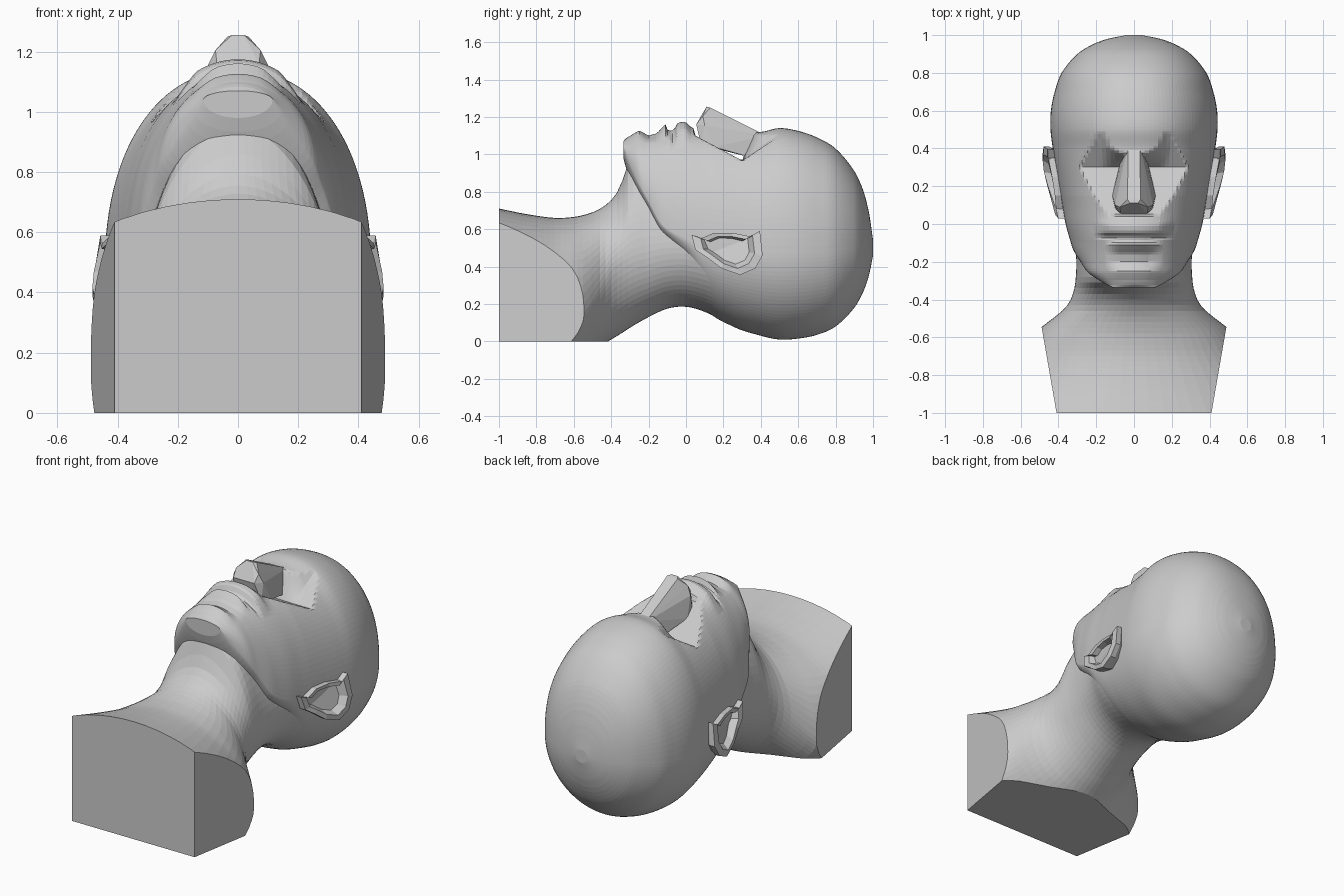
import bpy, bmesh, math

if "Cube" in bpy.data.objects:
    bpy.data.objects.remove(bpy.data.objects["Cube"])

mat = bpy.data.materials.new("plaster grey")
mat.diffuse_color = (0.6, 0.6, 0.6, 1)
mat.use_nodes = True
mat.node_tree.nodes["Principled BSDF"].inputs["Base Color"].default_value = mat.diffuse_color


def add_object(name, bm):
    bmesh.ops.recalc_face_normals(bm, faces=bm.faces)
    me = bpy.data.meshes.new(name)
    bm.to_mesh(me)
    bm.free()
    me.materials.append(mat)
    ob = bpy.data.objects.new(name, me)
    bpy.context.collection.objects.link(ob)
    return ob


def linear(pts, y):
    for (a, va), (b, vb) in zip(pts, pts[1:]):
        if a <= y <= b:
            return va + (vb - va) * (y - a) / (b - a)
    return 0.0


def smooth(rows, y):
    """Cubic interpolation of table rows along y."""
    i = max(k for k in range(len(rows) - 1) if rows[k][0] <= y + 1e-9)
    p, q = rows[i], rows[i + 1]
    o, r = rows[max(i - 1, 0)], rows[min(i + 2, len(rows) - 1)]
    h = q[0] - p[0]
    t = (y - p[0]) / h
    out = []
    for k in range(1, len(p)):
        m0 = (q[k] - o[k]) / (q[0] - o[0]) * h
        m1 = (r[k] - p[k]) / (r[0] - p[0]) * h
        out.append((2*t**3 - 3*t*t + 1)*p[k] + (t**3 - 2*t*t + t)*m0
                   + (3*t*t - 2*t**3)*q[k] + (t**3 - t*t)*m1)
    return out


def loft(rows, step, seg, power=lambda y: 2.0, sculpt=None):
    """Skin egg-shaped sections (y, bottom z, top z, widest z, half width)."""
    y0, y1 = rows[0][0], rows[-1][0]
    n = round((y1 - y0) / step)
    ys = {round(y0 + (y1 - y0) * i / n, 4) for i in range(n + 1)}
    ys = sorted(ys | {rows[-2][0], rows[-1][0]})
    bm = bmesh.new()
    rings = []
    for y in ys:
        zb, zt, zc, w = smooth(rows, y)
        ring = []
        for k in range(seg):
            a = math.tau * k / seg
            c, s = math.cos(a), math.sin(a)
            if s > 0:  # upper side may be squarer or more pointed
                c = math.copysign(abs(c) ** (2 / power(y)), c)
                s = s ** (2 / power(y))
            x = w * c
            z = zc + s * ((zt - zc) if s > 0 else (zc - zb))
            if sculpt and s > 0:
                z = sculpt(x, y, z)
            ring.append(bm.verts.new((x, y, z)))
        rings.append(ring)
    for a, b in zip(rings, rings[1:]):
        for k in range(seg):
            j = (k + 1) % seg
            bm.faces.new((a[k], a[j], b[j], b[k]))
    bm.faces.new(rings[0])
    bm.faces.new(rings[-1])
    return bm


# Neck and shoulders, trimmed flat below and at the sides
neck = loft([(-1, -.4, .71, .15, .82), (-.85, -.35, .68, .15, .71),
             (-.7, -.25, .66, .15, .60), (-.6, -.15, .665, .15, .535),
             (-.55, -.1, .675, .15, .495), (-.5, -.05, .69, .22, .43),
             (-.45, -.02, .715, .30, .37), (-.4, .01, .755, .38, .335),
             (-.35, .04, .83, .42, .318), (-.32, .06, .93, .44, .312),
             (-.28, .085, .99, .46, .308), (-.2, .13, 1.0, .48, .305),
             (-.1, .175, .95, .5, .315), (0, .185, .9, .5, .335),
             (.1, .158, .85, .48, .37), (.2, .105, .8, .48, .392)], .03, 64,
            lambda y: linear([(-1.1, 2), (-.5, 2), (-.33, 1.75), (1, 1.75)], y))
for co, no in [((0, 0, 0), (0, 0, -1)),
               ((.41, -1, 0), (.46, -.08, 0)), ((-.41, -1, 0), (-.46, -.08, 0))]:
    bmesh.ops.bisect_plane(neck, geom=neck.verts[:] + neck.edges[:] + neck.faces[:],
                           plane_co=co, plane_no=no, clear_outer=True)
    bmesh.ops.holes_fill(neck, edges=[e for e in neck.edges if e.is_boundary], sides=0)
add_object("neck_and_shoulders", neck)

# Lip and chin relief along the face: height added by y
lips = [(-.30, 0), (-.25, .015), (-.2, -.02), (-.155, -.015), (-.14, 0), (-.11, .025),
        (-.095, -.015), (-.065, -.01), (-.045, .03), (-.005, .04), (.03, .01), (.06, 0)]


def face_relief(x, y, z):
    ax = abs(x)
    half = .21 if y > -.075 else .15
    z += linear(lips, y) * max(0, min(1, (half - ax) / .07))
    # Cheek plane falls back to the eye line, then the brow rises again
    if .04 < y < .58:
        lim = 1.105 - .53 * (y - .04) if y < .3 else .967 + .66 * (y - .3)
        lim += .2 * max(0, 1 - ax / .18) * max(0, min(1, (y - .3) / .1))
        lim += 1.5 * max(0, ax - .34)
        z = min(z, lim)
    return z


# Head
add_object("head", loft(
    [(-.335, .98, 1.07, 1.04, .115), (-.315, .91, 1.09, .98, .155),
     (-.26, .78, 1.11, .86, .24), (-.2, .67, 1.12, .75, .283),
     (-.14, .55, 1.13, .64, .32), (-.08, .48, 1.14, .59, .34),
     (0, .38, 1.135, .55, .362),
     (.1, .18, 1.13, .5, .38), (.25, .08, 1.12, .48, .405),
     (.4, .03, 1.12, .47, .43), (.5, .01, 1.14, .47, .442),
     (.6, .015, 1.125, .47, .44), (.7, .035, 1.09, .47, .42),
     (.8, .08, 1.03, .48, .383), (.9, .18, .91, .5, .30),
     (.95, .27, .80, .5, .22), (.98, .36, .68, .5, .14),
     (1, .46, .54, .5, .04)], .0125, 120,
    lambda y: linear([(-1, 2), (-.1, 2), (.15, 2.2), (2, 2.2)], y), face_relief))

# Nose: faceted wedge
nose = bmesh.new()
for x, y, z in [(.03, .43, 1.10), (.03, .35, 1.13), (.035, .13, 1.25), (.02, .11, 1.255),
                (.075, .09, 1.205), (.10, .10, 1.155), (.07, .055, 1.16), (.10, .08, 1.05),
                (.115, .15, 1.04), (.065, .36, .98)]:
    for s in (-1, 1):
        nose.verts.new((s * x, y, z))
hull = bmesh.ops.convex_hull(nose, input=nose.verts[:])
bmesh.ops.delete(nose, geom=list({g for g in hull["geom_interior"]
                                  if isinstance(g, bmesh.types.BMVert)}), context='VERTS')
add_object("nose", nose)

# Ears: rim with a sunken bowl, on both sides
outline = [(.03, .57), (.05, .49), (.11, .45), (.19, .39), (.29, .355), (.37, .39),
           (.41, .46), (.395, .59), (.35, .56), (.25, .58), (.15, .58), (.08, .55)]
for side, name in [(1, "ear_right"), (-1, "ear_left")]:
    ear = bmesh.new()
    rings = []
    for scale, dx in [(.8, -.1), (1, -.03), (1, 0), (.76, 0), (.6, -.04)]:
        ring = []
        for y, z in outline:
            x = .40 + .055 * (y - .03) / .35 + .16 * max(0, .58 - z)
            ring.append(ear.verts.new((side * (min(x, .49) + dx),
                                       .23 + (y - .23) * scale, .5 + (z - .5) * scale)))
        rings.append(ring)
    for a, b in zip(rings, rings[1:]):
        for k in range(len(a)):
            j = (k + 1) % len(a)
            ear.faces.new((a[k], a[j], b[j], b[k]))
    ear.faces.new(rings[0])
    ear.faces.new(rings[-1])
    add_object(name, ear)
